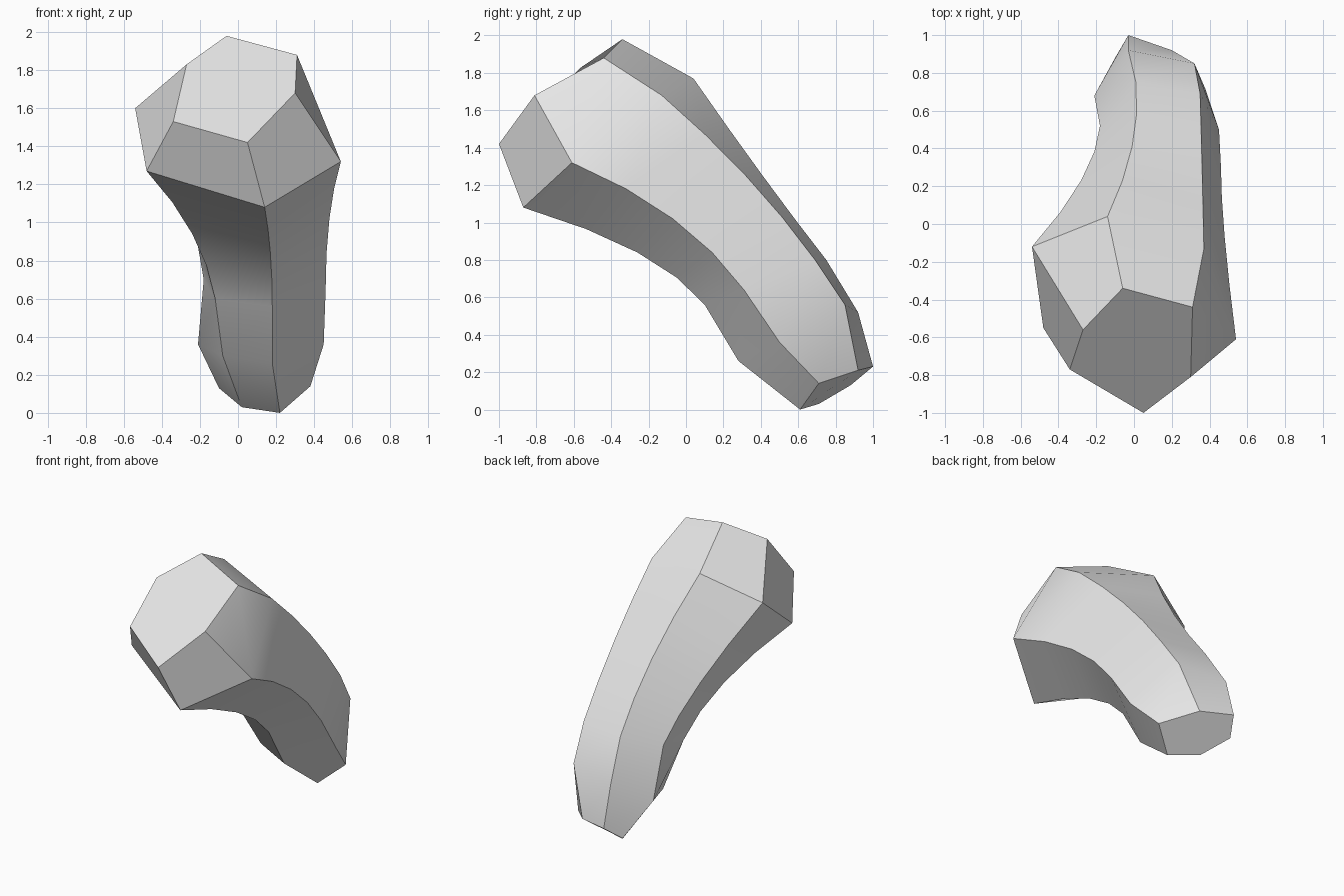
import bpy
import bmesh
import math
from mathutils import Vector

# Remove the default cube
cube = bpy.data.objects.get("Cube")
if cube:
    bpy.data.objects.remove(cube, do_unlink=True)


def make_material(name, color):
    material = bpy.data.materials.new(name)
    material.use_nodes = True
    material.diffuse_color = color
    shader = next(n for n in material.node_tree.nodes if n.type == 'BSDF_PRINCIPLED')
    shader.inputs["Base Color"].default_value = color
    shader.inputs["Roughness"].default_value = 0.6
    return material


def curved_rail(nose, head, neck, shank, heel, tip):
    """Path along one corner of the body, with the bend filled in by a parabola."""
    nose, head, neck, shank, heel, tip = map(Vector, (nose, head, neck, shank, heel, tip))
    shoulder = (3 * head + 6 * neck - shank) / 8
    middle = (6 * neck + 3 * shank - head) / 8
    return [nose, head, shoulder, neck, middle, shank, heel, tip]


# Six corner rails, in order around the body, from the blunt nose to the tip
top_rail = curved_rail(
    (-.06, -.34, 1.98), (-.14, .04, 1.77), (-.01, .41, 1.25),
    (.01, .75, .8), (-.03, .92, .52), (-.03, 1, .23))
upper_left_rail = curved_rail(
    (.31, -.44, 1.88), (.37, -.13, 1.68), (.36, .32, 1.25),
    (.35, .69, .8), (.32, .85, .56), (.2, .92, .21))
lower_left_rail = curved_rail(
    (.3, -.81, 1.68), (.54, -.61, 1.32), (.48, -.07, 1.02),
    (.46, .31, .64), (.45, .5, .36), (.38, .71, .14))
bottom_rail = curved_rail(
    (.05, -1, 1.42), (.14, -.87, 1.08), (.17, -.26, .84),
    (.18, .1, .56), (.18, .28, .26), (.22, .61, 0))
lower_right_rail = curved_rail(
    (-.34, -.77, 1.53), (-.48, -.55, 1.27), (-.24, -.1, .94),
    (-.12, .2, .6), (-.08, .38, .3), (.02, .71, .03))
upper_right_rail = curved_rail(
    (-.27, -.56, 1.83), (-.54, -.12, 1.6), (-.28, .23, 1.08),
    (-.18, .52, .7), (-.21, .68, .36), (-.1, .88, .13))

rails = [top_rail, upper_left_rail, lower_left_rail,
         bottom_rail, lower_right_rail, upper_right_rail]

# Bridge neighbouring rails into strips, then cap the nose and the tip
bm = bmesh.new()
corners = [[bm.verts.new(point) for point in rail] for rail in rails]
for side, rail in enumerate(corners):
    neighbour = corners[(side + 1) % len(corners)]
    for i in range(len(rail) - 1):
        bm.faces.new((rail[i], neighbour[i], neighbour[i + 1], rail[i + 1]))
bm.faces.new([rail[0] for rail in corners])
bm.faces.new([rail[-1] for rail in corners])
bmesh.ops.recalc_face_normals(bm, faces=bm.faces)

# Body object, smooth along its length with hard corner edges
mesh = bpy.data.meshes.new("curved_body")
bm.to_mesh(mesh)
bm.free()
mesh.materials.append(make_material("light_grey", (0.8, 0.8, 0.8, 1)))
body = bpy.data.objects.new("curved_body", mesh)
bpy.context.collection.objects.link(body)
bpy.ops.object.select_all(action='DESELECT')
body.select_set(True)
bpy.context.view_layer.objects.active = body
bpy.ops.object.shade_smooth_by_angle(angle=math.radians(30))
